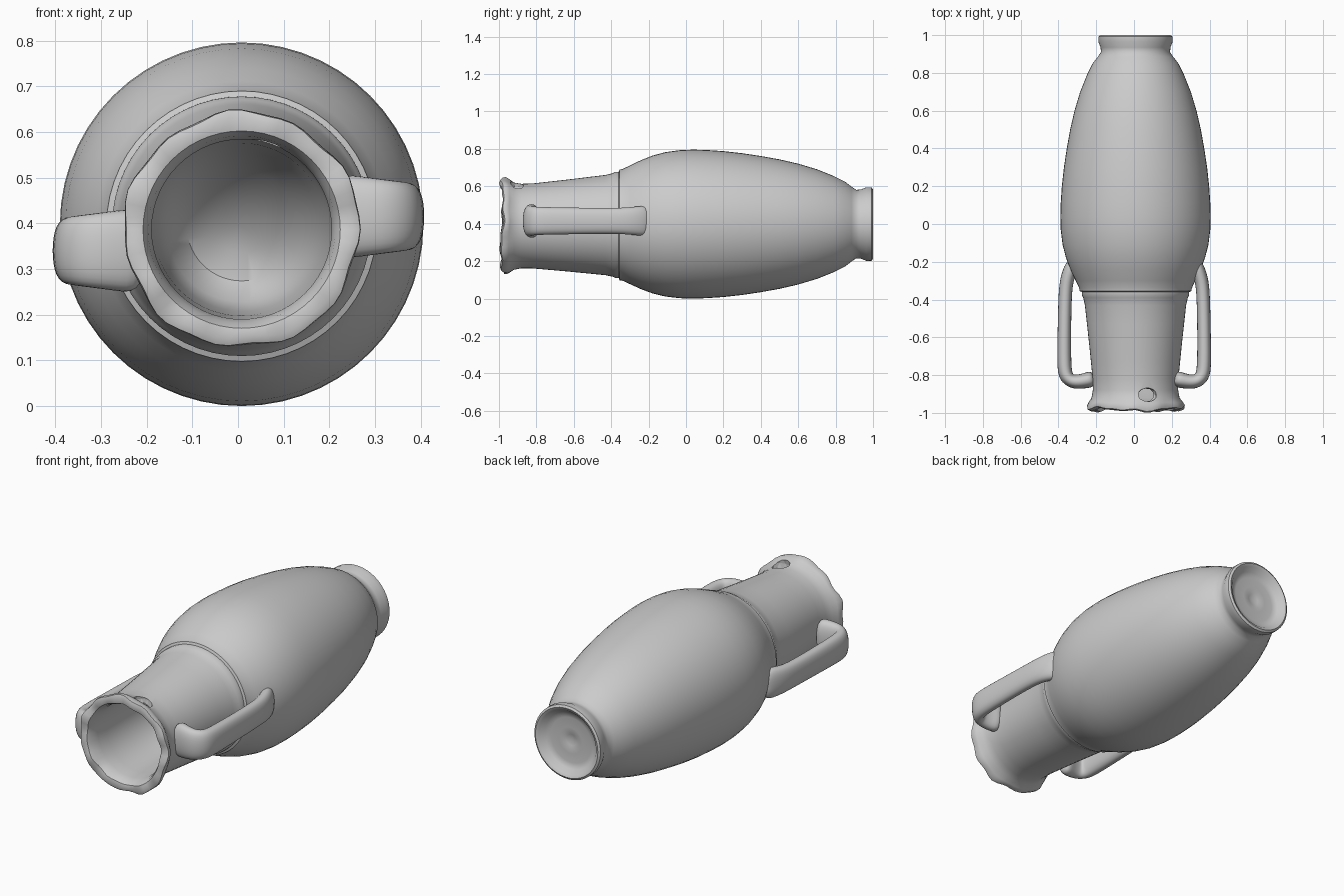
import bpy, bmesh, math
from mathutils import Vector

if "Cube" in bpy.data.objects:
    bpy.data.objects.remove(bpy.data.objects["Cube"])

SEG = 56


def make_object(name, bm):
    bmesh.ops.recalc_face_normals(bm, faces=bm.faces)
    mesh = bpy.data.meshes.new(name)
    bm.to_mesh(mesh)
    bm.free()
    obj = bpy.data.objects.new(name, mesh)
    bpy.context.collection.objects.link(obj)
    bpy.ops.object.select_all(action='DESELECT')
    obj.select_set(True)
    bpy.context.view_layer.objects.active = obj
    return obj


def bridge(bm, a, b):
    n = len(a)
    for i in range(n):
        j = (i + 1) % n
        bm.faces.new((a[i], a[j], b[j], b[i]))


def fan(bm, ring, centre):
    c = bm.verts.new(centre)
    for i in range(len(ring)):
        bm.faces.new((ring[i], ring[(i + 1) % len(ring)], c))


# Vessel profile (radius, y): recessed foot, belly, shoulder ridge, neck, lip
OUTER = [(0.03, 0.958), (0.07, 0.966), (0.12, 0.96), (0.15, 0.97), (0.17, 0.993),
         (0.185, 1.0), (0.196, 0.993), (0.197, 0.965), (0.185, 0.935), (0.183, 0.91),
         (0.200, 0.885), (0.227, 0.85), (0.257, 0.79), (0.293, 0.70), (0.323, 0.60),
         (0.346, 0.50), (0.364, 0.40), (0.379, 0.30), (0.390, 0.20), (0.396, 0.11),
         (0.398, 0.04), (0.396, -0.03), (0.386, -0.11), (0.368, -0.18), (0.345, -0.24),
         (0.317, -0.30), (0.298, -0.34), (0.296, -0.355), (0.284, -0.36), (0.284, -0.378),
         (0.277, -0.39), (0.268, -0.43), (0.257, -0.53), (0.246, -0.63), (0.236, -0.73),
         (0.227, -0.82), (0.226, -0.88), (0.233, -0.92), (0.250, -0.945),
         (0.258, -0.962), (0.256, -0.978), (0.240, -0.985)]
# Interior, ending in a tilted floor
INNER = [(0.216, -0.98), (0.205, -0.96), (0.197, -0.92), (0.197, -0.85), (0.192, -0.70),
         (0.184, -0.55), (0.165, -0.42), (0.12, -0.34), (0.06, -0.30)]


def axis_z(y):
    return 0.398 - 0.012 * max(0.0, -y)


bm = bmesh.new()
rings = []
for k, (r, y) in enumerate(OUTER + INNER):
    inside = k >= len(OUTER)
    ring = []
    for i in range(SEG):
        a = math.tau * i / SEG
        rr, yy = r, y
        # worn, chipped lip
        if y < -0.93:
            w = min(1.0, (-0.93 - y) / 0.04)
            worn = math.sin(3 * a + 0.4) + 0.6 * math.sin(8 * a + 1) + 0.5 * math.sin(13 * a)
            yy += w * (0.007 * worn - 0.001)
            if not inside:
                rr += w * 0.004 * (math.sin(5 * a) + math.sin(11 * a + 2))
        x, z = rr * math.cos(a), rr * math.sin(a)
        if inside and y > -0.6:
            yy -= (0.5 * x + 0.8 * z) * 0.8
        ring.append(bm.verts.new((0.008 + x, max(yy, -1.0), axis_z(y) + z)))
    if rings:
        bridge(bm, rings[-1], ring)
    rings.append(ring)
fan(bm, rings[0], (0.008, 0.95, 0.398))
fan(bm, rings[-1], (0.008, -0.29, 0.395))
vessel = make_object("vessel_body", bm)
bpy.ops.object.shade_smooth_by_angle(angle=math.radians(40))

# Broken hole just under the lip
bm = bmesh.new()
bmesh.ops.create_icosphere(bm, subdivisions=2, radius=0.045)
for v in bm.verts:
    v.co = Vector((v.co.x * 1.15 + 0.07, v.co.y * 0.85 - 0.905, v.co.z * 1.3 + 0.60))
cutter = make_object("lip_hole_cutter", bm)
cutter.hide_render = True
cutter.hide_set(True)
cut = vessel.modifiers.new("lip_hole", 'BOOLEAN')
cut.operation = 'DIFFERENCE'
cut.solver = 'EXACT'
cut.object = cutter

# Strap handle centreline: (x, y, half thickness, half width)
PATH = [(0.315, -0.19, 0.035, 0.085), (0.345, -0.255, 0.038, 0.08),
        (0.362, -0.32, 0.036, 0.072), (0.367, -0.42, 0.036, 0.070),
        (0.370, -0.58, 0.036, 0.072), (0.371, -0.74, 0.038, 0.075),
        (0.364, -0.81, 0.041, 0.077), (0.325, -0.838, 0.040, 0.082),
        (0.265, -0.832, 0.040, 0.090), (0.205, -0.815, 0.048, 0.098)]
SECTION = [(1, 0.45), (0.55, 1), (-0.55, 1), (-1, 0.45),
           (-1, -0.45), (-0.55, -1), (0.55, -1), (1, -0.45)]


def handle(name, side, z):
    bm = bmesh.new()
    rings = []
    for i, (x, y, t, w) in enumerate(PATH):
        p, q = PATH[max(i - 1, 0)], PATH[min(i + 1, len(PATH) - 1)]
        tan = Vector((q[0] - p[0], q[1] - p[1])).normalized()
        n = Vector((-tan.y, tan.x))
        rings.append([bm.verts.new((side * (x + n.x * t * u) + 0.001, y + n.y * t * u, z + w * v))
                      for u, v in SECTION])
        if i:
            bridge(bm, rings[-2], rings[-1])
    bm.faces.new(rings[0])
    bm.faces.new(rings[-1])
    obj = make_object(name, bm)
    sub = obj.modifiers.new("round", 'SUBSURF')
    sub.levels = sub.render_levels = 2
    bpy.ops.object.shade_smooth()


handle("right_handle", 1, 0.415)
handle("left_handle", -1, 0.34)
